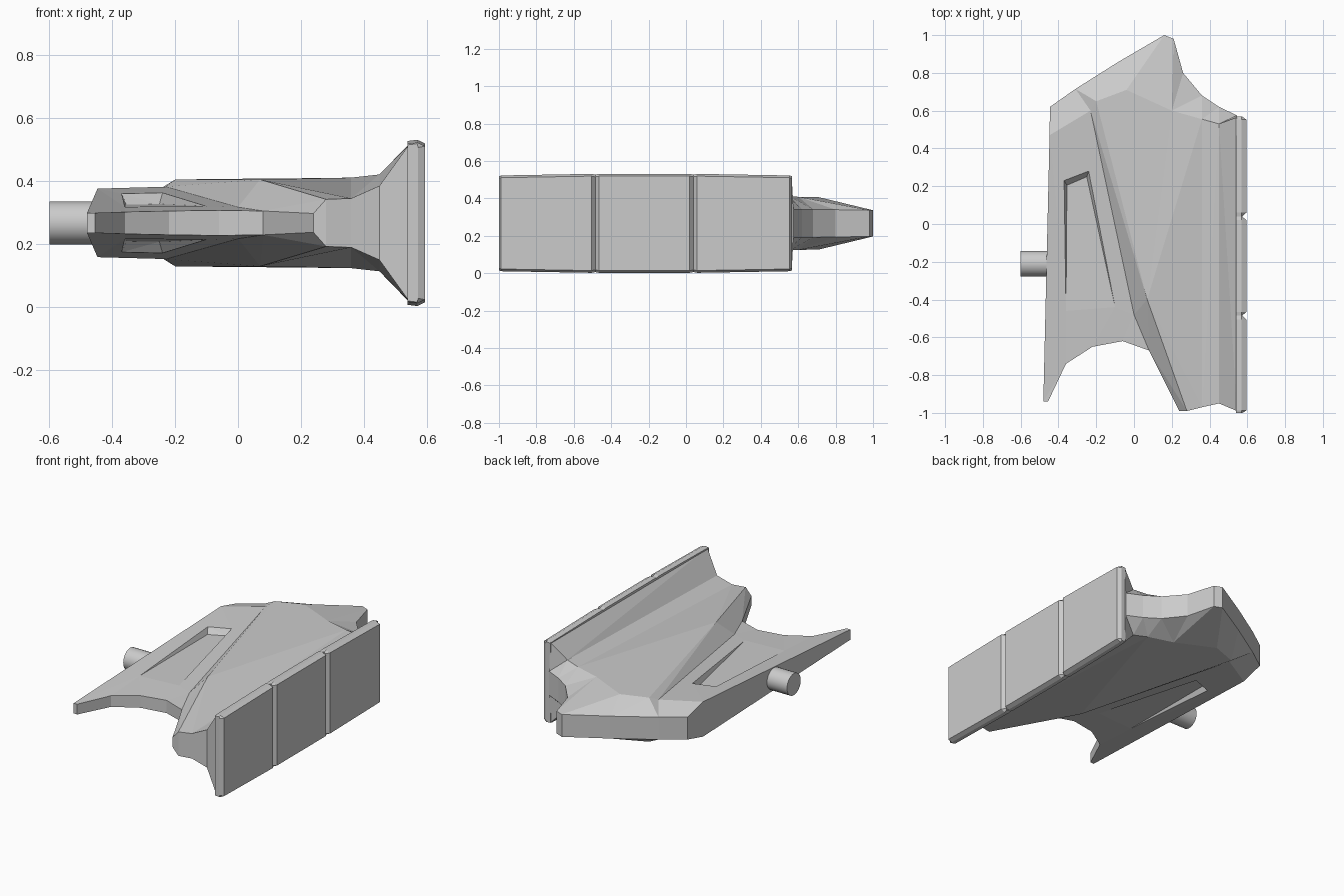
import bpy, bmesh, math

if "Cube" in bpy.data.objects:
    bpy.data.objects.remove(bpy.data.objects["Cube"])

ZC = 0.2665  # mid plane height; everything mirrors about it


def finish(bm, name):
    bmesh.ops.recalc_face_normals(bm, faces=bm.faces)
    me = bpy.data.meshes.new(name)
    bm.to_mesh(me)
    bm.free()
    ob = bpy.data.objects.new(name, me)
    bpy.context.collection.objects.link(ob)
    return ob


# --- Main body: plan polylines as (x, y, half thickness) ---
lines = {
    # F front notch edge, then the nose tip
    "F": [(-.48, -.94, .032), (-.455, -.94, .032), (-.36, -.74, .035), (-.22, -.65, .038),
          (-.06, -.62, .04), (.08, -.67, .038), (.24, -.99, .03)],
    # L left panel fold and foot of the diagonal step
    "L": [(-.447, .47, .109), (-.23, .6, .115), (0, -.48, .05)],
    # S top of the diagonal step
    "S": [(.28, -.99, .075), (.07, -.4, .138), (-.2, .65, .138)],
    # E right front end
    "E": [(.36, -.97, .078), (.45, -.95, .118), (.545, -.99, .25)],
    # T rear fold of the raised top
    "T": [(-.04, .71, .14), (.2, .6, .142), (.36, .555, .144), (.45, .53, .154), (.545, .565, .252)],
    # R rear rim
    "R": [(-.445, .62, .07), (-.31, .715, .07), (-.08, .86, .07), (.16, 1, .07), (.21, .98, .07),
          (.26, .8, .073), (.36, .68, .075), (.45, .62, .075), (.545, .575, .075)],
    # P recessed slot: surface corners, then floor corners
    "P": [(-.36, -.46, .051), (-.37, .23, .093), (-.24, .28, .096), (-.1, -.44, .053),
          (-.355, .205, .058), (-.25, .25, .06)],
}
faces = [
    # left panel around the slot
    "F0 F1 F2 F3 F4 F5 L2 P3 P0", "F0 P0 P1 L0", "L0 P1 P2 L1", "P2 P3 L2 L1",
    # slot floor and walls
    "P0 P3 P5 P4", "P0 P4 P1", "P1 P4 P5 P2", "P2 P5 P3",
    # diagonal step
    "R1 L1 S2", "L1 L2 S1 S2", "L2 F5 S0 S1", "F5 F6 S0",
    # raised top and flared flange
    "S0 E0 S1", "S1 E0 T2", "S1 T2 T1 T0 S2", "E0 E1 T3 T2", "E1 E2 T4 T3",
    # rear slopes
    "L0 L1 R1 R0", "R1 S2 T0 R2", "T0 R3 R2", "T0 T1 R4 R3", "T1 R5 R4",
    "T1 T2 R6 R5", "T2 T3 R7 R6", "T3 T4 R8 R7",
]
bm = bmesh.new()
top, low = {}, {}
for k, pts in lines.items():
    for i, (x, y, h) in enumerate(pts):
        top[f"{k}{i}"] = bm.verts.new((x, y, ZC + h))
        low[f"{k}{i}"] = bm.verts.new((x, y, ZC - h))
partner = {top[k]: low[k] for k in top}
for f in faces:
    bm.faces.new([top[k] for k in f.split()])
rim = [e for e in bm.edges if e.is_boundary]
for f in faces:
    bm.faces.new([low[k] for k in reversed(f.split())])
for e in rim:  # rim walls between the two skins
    a, b = e.verts
    bm.faces.new((a, b, partner[b], partner[a]))
bmesh.ops.recalc_face_normals(bm, faces=bm.faces)
bmesh.ops.triangulate(bm, faces=[f for f in bm.faces if len(f.verts) > 3])
finish(bm, "main_body")

# --- End plate: cross-section lofted along y, with two grooves ---
X_OUT, X_IN = .595, .573
stations = [(-1, X_IN, .252), (-.988, X_OUT, .256)]
for g in (-.485, .04):
    stations += [(g - .02, X_OUT, .2645), (g, X_IN, .2605), (g + .02, X_OUT, .2645)]
stations += [(.553, X_OUT, .256), (.568, X_IN, .252)]
bm = bmesh.new()
rings = []
for y, xf, h in stations:
    half = [(.54, h - .004), (.57, h), (xf, h - .012)]
    section = half + [(x, -z) for x, z in reversed(half)]
    rings.append([bm.verts.new((x, y, ZC + z)) for x, z in section])
for a, b in zip(rings, rings[1:]):
    for i in range(6):
        j = (i + 1) % 6
        bm.faces.new((a[i], a[j], b[j], b[i]))
bm.faces.new(rings[0])
bm.faces.new(rings[-1])
finish(bm, "end_plate")

# --- Side peg ---
bpy.ops.mesh.primitive_cylinder_add(vertices=24, radius=.068, depth=.16,
                                    location=(-.52, -.21, ZC), rotation=(0, math.pi / 2, 0))
bpy.context.object.name = "side_peg"
bpy.ops.object.shade_smooth_by_angle(angle=math.radians(30))
